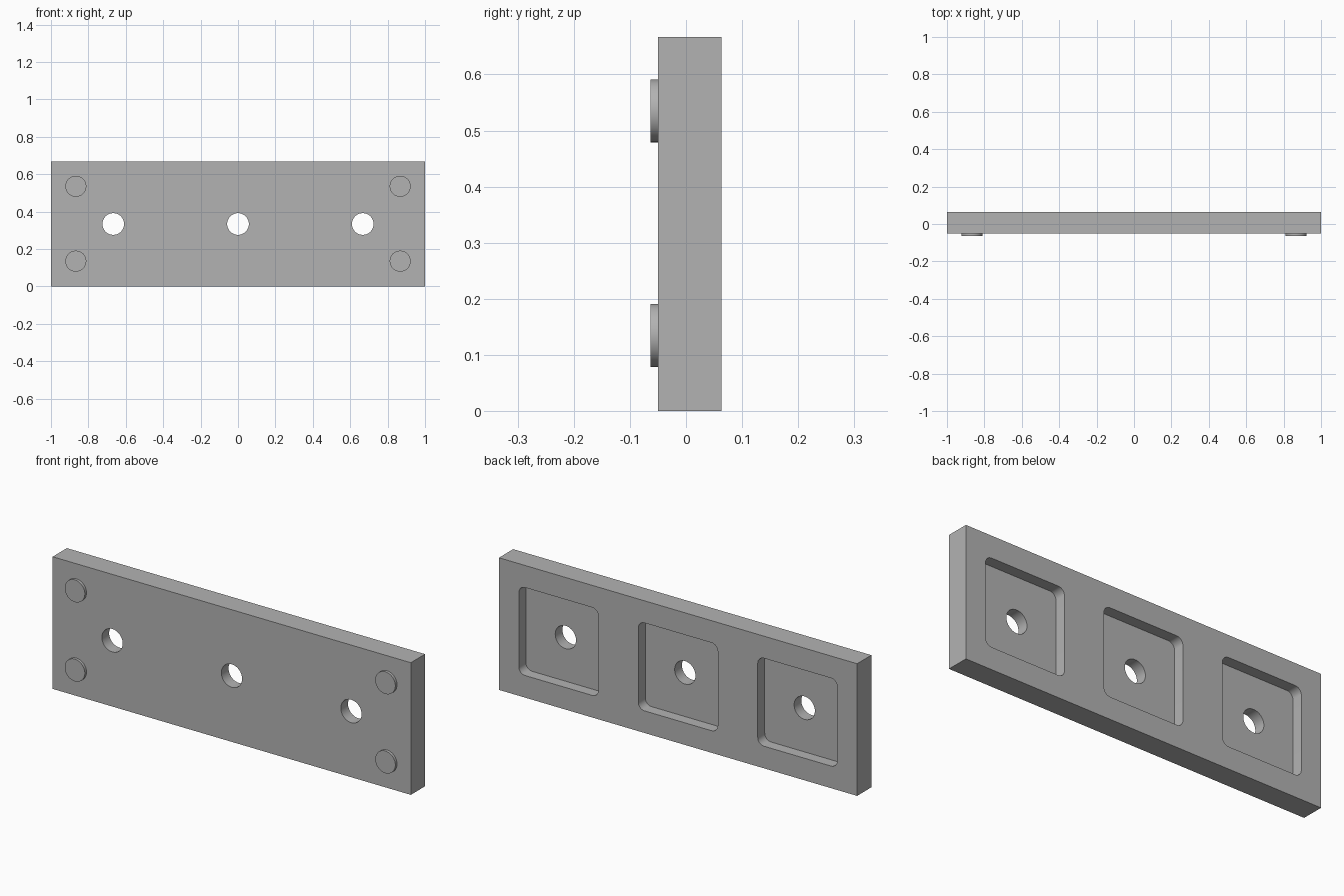
import bpy, bmesh, math
from mathutils import Matrix, Vector

cube = bpy.data.objects.get("Cube")
if cube:
    bpy.data.objects.remove(cube, do_unlink=True)

WIDTH, HEIGHT = 2.0, 0.667
FRONT, BACK = -0.05, 0.0635
PAD_FRONT = -0.0635
PITCH = 0.667
POCKET, POCKET_DEPTH, CORNER = 0.444, 0.056, 0.035

grey = bpy.data.materials.new("plain grey")
grey.use_nodes = True
color = (0.45, 0.45, 0.45, 1)
grey.diffuse_color = color
grey.node_tree.nodes["Principled BSDF"].inputs["Base Color"].default_value = color


def finish(name, bm):
    mesh = bpy.data.meshes.new(name)
    bm.to_mesh(mesh)
    bm.free()
    mesh.materials.append(grey)
    obj = bpy.data.objects.new(name, mesh)
    bpy.context.collection.objects.link(obj)
    return obj


def box(name, x, z, width, height, y0, y1, corner=0):
    bm = bmesh.new()
    bmesh.ops.create_cube(bm, size=1)
    bmesh.ops.scale(bm, vec=(width, y1 - y0, height), verts=bm.verts)
    bmesh.ops.translate(bm, vec=(x, (y0 + y1) / 2, z), verts=bm.verts)
    if corner:
        # Round only the edges that run front to back
        edges = [e for e in bm.edges
                 if abs((e.verts[0].co - e.verts[1].co).y) > 0.001]
        bmesh.ops.bevel(bm, geom=edges, offset=corner, segments=8,
                        profile=0.5, affect='EDGES')
    return finish(name, bm)


def cylinder(name, x, z, radius, y0, y1):
    bm = bmesh.new()
    turn = (Matrix.Translation(Vector((x, (y0 + y1) / 2, z)))
            @ Matrix.Rotation(math.pi / 2, 4, 'X'))
    bmesh.ops.create_cone(bm, cap_ends=True, segments=64, radius1=radius,
                          radius2=radius, depth=y1 - y0, matrix=turn)
    return finish(name, bm)


def smooth(obj):
    bpy.ops.object.select_all(action='DESELECT')
    obj.select_set(True)
    bpy.context.view_layer.objects.active = obj
    bpy.ops.object.shade_smooth_by_angle(angle=math.radians(30))


def cut(target, cutter):
    mod = target.modifiers.new(cutter.name, 'BOOLEAN')
    mod.operation = 'DIFFERENCE'
    mod.solver = 'EXACT'
    mod.object = cutter
    bpy.context.view_layer.objects.active = target
    bpy.ops.object.modifier_apply(modifier=mod.name)
    bpy.data.objects.remove(cutter, do_unlink=True)


# Plate with three rounded pockets at the back and a through hole in each
plate = box("plate", 0, HEIGHT / 2, WIDTH, HEIGHT, FRONT, BACK)
for x in (-PITCH, 0, PITCH):
    cut(plate, box("pocket_cutter", x, HEIGHT / 2, POCKET, POCKET,
                   BACK - POCKET_DEPTH, BACK + 0.05, CORNER))
    cut(plate, cylinder("hole_cutter", x, HEIGHT / 2, 0.058, -0.2, 0.2))
smooth(plate)

# Round feet near the front corners
for side, x in (("right", -0.867), ("left", 0.867)):
    for level, z in (("lower", 0.135), ("upper", 0.535)):
        smooth(cylinder(f"{level}_{side}_foot", x, z, 0.056,
                        PAD_FRONT, FRONT + 0.005))
